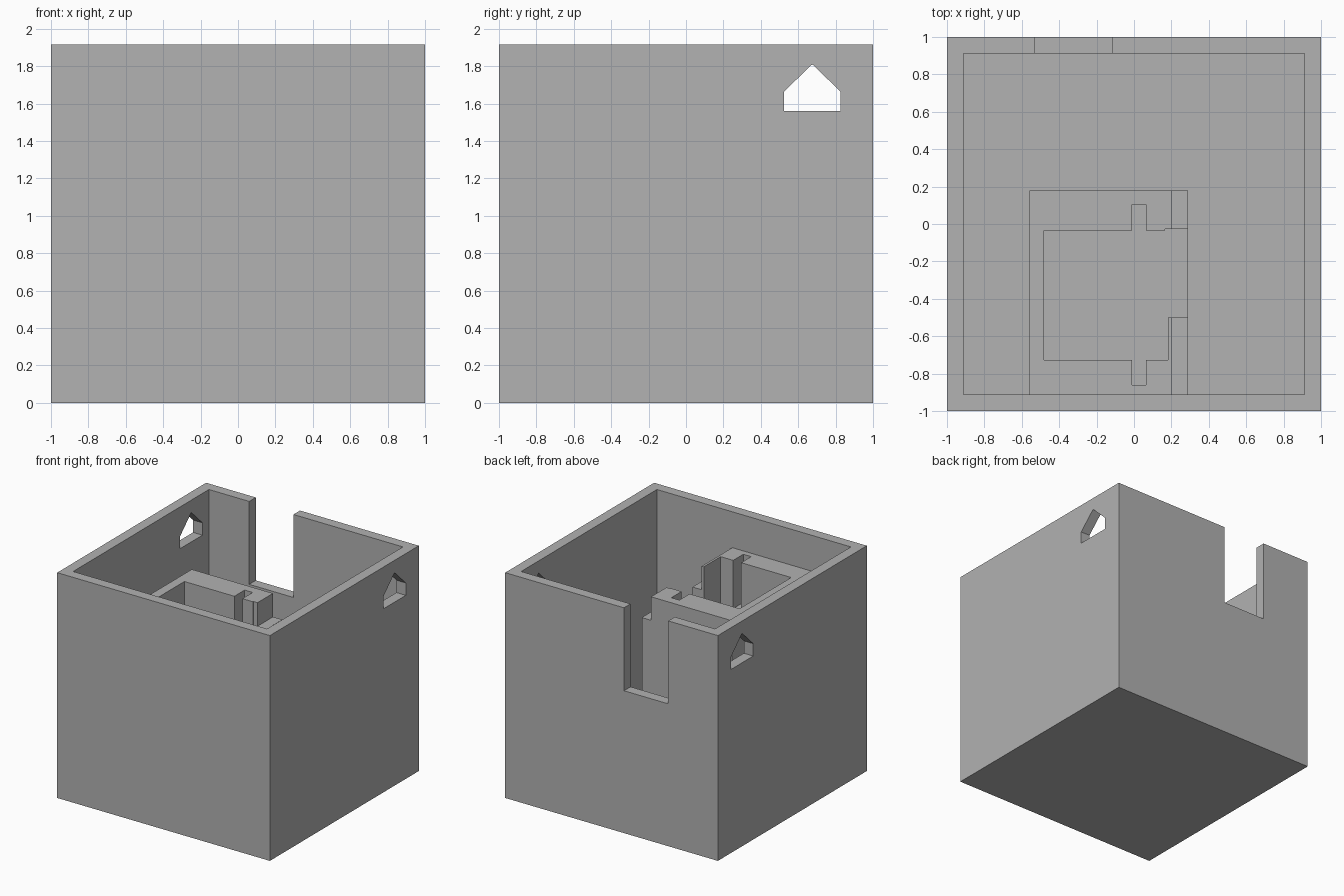
import bpy
import bmesh

if "Cube" in bpy.data.objects:
    bpy.data.objects.remove(bpy.data.objects["Cube"], do_unlink=True)

gray = bpy.data.materials.new("plain_gray")
gray.use_nodes = True
gray.diffuse_color = (0.445, 0.445, 0.445, 1)
gray.node_tree.nodes["Principled BSDF"].inputs["Base Color"].default_value = gray.diffuse_color

HEIGHT, FLOOR = 1.915, 0.09
INNER = 0.912


def make_object(name, bm):
    bmesh.ops.recalc_face_normals(bm, faces=bm.faces)
    mesh = bpy.data.meshes.new(name)
    bm.to_mesh(mesh)
    bm.free()
    mesh.materials.append(gray)
    obj = bpy.data.objects.new(name, mesh)
    bpy.context.collection.objects.link(obj)
    return obj


def extrude(name, points, offset):
    """Closed outline pushed along an offset vector."""
    bm = bmesh.new()
    face = bm.faces.new([bm.verts.new(p) for p in points])
    result = bmesh.ops.extrude_face_region(bm, geom=[face], use_keep_orig=True)
    verts = [g for g in result["geom"] if isinstance(g, bmesh.types.BMVert)]
    bmesh.ops.translate(bm, verts=verts, vec=offset)
    return make_object(name, bm)


def box(name, x0, x1, y0, y1, z0, z1):
    base = [(x0, y0, z0), (x1, y0, z0), (x1, y1, z0), (x0, y1, z0)]
    return extrude(name, base, (0, 0, z1 - z0))


def cut(target, cutters):
    """Subtract each cutter, then throw it away."""
    for cutter in cutters:
        cutter.hide_render = True
        mod = target.modifiers.new("cut", "BOOLEAN")
        mod.operation = "DIFFERENCE"
        mod.solver = "EXACT"
        mod.object = cutter
        bpy.context.view_layer.objects.active = target
        bpy.ops.object.modifier_apply(modifier=mod.name)
        bpy.data.objects.remove(cutter, do_unlink=True)


# Open-topped outer box with a back notch and gabled side windows
shell = box("outer_box", -1, 1, -1, 1, 0, HEIGHT)
gable = [(0.525, 1.56), (0.825, 1.56), (0.825, 1.665), (0.675, 1.81), (0.525, 1.665)]
cut(shell, [
    box("cavity", -INNER, INNER, -INNER, INNER, FLOOR, 2.2),
    box("back_notch", -0.533, -0.117, 0.85, 1.1, 1.21, 2.2),
    extrude("window_cutter", [(-1.2, y, z) for y, z in gable], (2.4, 0, 0)),
])

# Inner pedestal with a recessed cradle in its top
TOP, SHELF, BED = 1.61, 1.41, 1.2
pedestal = box("inner_pedestal", -0.56, 0.29, -INNER, 0.18, FLOOR, TOP)
cut(pedestal, [
    box("shelf_drop", 0.203, 0.4, -1.1, 0.3, SHELF, 2),
    box("recess", -0.48, 0.183, -0.727, -0.034, BED, 2),
    box("side_opening", 0.165, 0.4, -0.5, -0.028, BED, 2),
    box("cross_slot", -0.01, 0.065, -0.862, 0.104, BED, 2),
])
